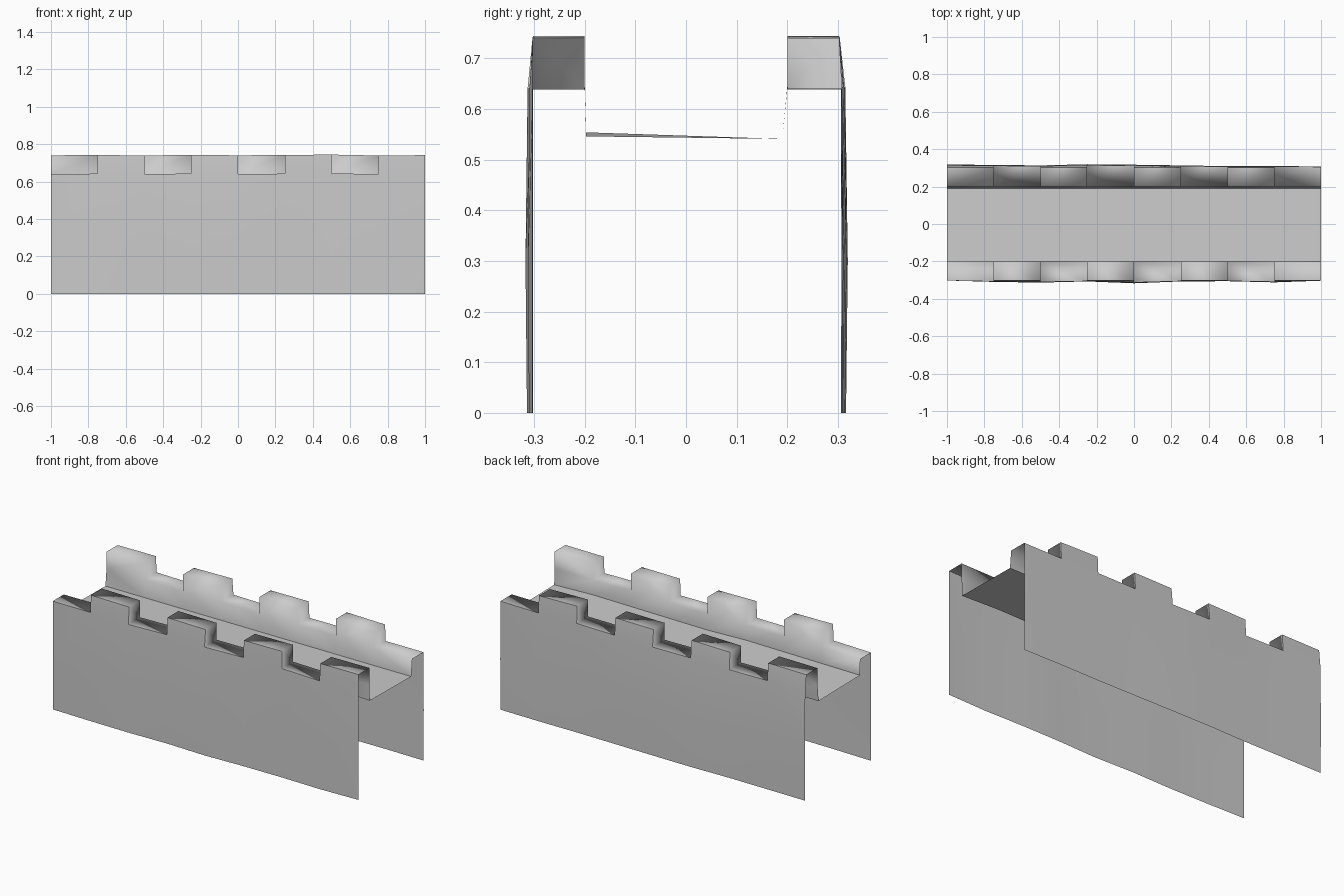
import bpy, bmesh

if "Cube" in bpy.data.objects:
    bpy.data.objects.remove(bpy.data.objects["Cube"])

XS = [-1 + 0.25 * i for i in range(9)]
LOW, HIGH = 0.64, 0.74
# outward bulge of each outer wall along its length
FRONT = [0, .006, .009, .004, .012, .004, .003, .008, .001]
BACK = [.013, .011, .009, .014, .012, .009, .006, .007, .004]
# gentle unevenness of the top edge
WAVE = [0, .002, -.001, .003, 0, .002, .004, -.001, .001]


def make(name, quads, smooth):
    """Turn a list of quads (corner coordinates) into one welded object."""
    bm = bmesh.new()
    for q in quads:
        bm.faces.new([bm.verts.new(p) for p in q])
    bmesh.ops.remove_doubles(bm, verts=bm.verts, dist=1e-5)
    bmesh.ops.recalc_face_normals(bm, faces=bm.faces)
    for f in bm.faces:
        f.smooth = smooth
    me = bpy.data.meshes.new(name)
    bm.to_mesh(me)
    bm.free()
    ob = bpy.data.objects.new(name, me)
    bpy.context.collection.objects.link(ob)
    return ob


def orient(ob, side):
    """Face the open shell outward (uses the first face, whose outward side is known)."""
    me = ob.data
    ref = me.polygons[0].normal
    if ref.y * side < 0 or (side == 0 and ref.z < 0):
        me.flip_normals()


def walkway_z(i, s):
    return 0.541 if s > 0 else 0.546 + 0.008 * (i % 4) / 3


def side_parts(s, bulge, first_high, label):
    def outer(i, z):
        taper = {0: 1, 0.3: 1.25, LOW: 0.9, HIGH: 0.1}[z]
        return 0.302 + bulge[i] * taper

    def pt(i, y, z):
        w = WAVE[i] if z >= LOW else 0
        return (XS[i], s * y, z + w)

    wall, battlement = [], []
    for i in range(8):
        j = i + 1
        high = (i % 2 == 0) == first_high
        levels = [0, 0.3, LOW] + ([HIGH] if high else [])
        top = levels[-1]
        # outer wall strip
        for a, b in zip(levels, levels[1:]):
            wall.append([pt(i, outer(i, a), a), pt(j, outer(j, a), a),
                         pt(j, outer(j, b), b), pt(i, outer(i, b), b)])
        # inner parapet face, then merlon or gap top
        foot = 0.19 if s > 0 else 0.197
        battlement.append([(XS[i], s * foot, walkway_z(i, s)), (XS[j], s * foot, walkway_z(j, s)),
                           pt(j, 0.2, LOW), pt(i, 0.2, LOW)][::-1])
        if high:
            battlement.append([pt(i, 0.2, LOW), pt(j, 0.2, LOW),
                               pt(j, 0.2, HIGH), pt(i, 0.2, HIGH)])
        battlement.append([pt(i, 0.2, top), pt(j, 0.2, top),
                           pt(j, outer(j, top), top), pt(i, outer(i, top), top)])
        # merlon end where it steps down; the tower ends stay open
        if i < 7:
            battlement.append([pt(j, 0.2, LOW), pt(j, outer(j, LOW), LOW),
                               pt(j, outer(j, HIGH), HIGH), pt(j, 0.2, HIGH)])
    orient(make(label + "_outer_wall", wall, True), s)
    orient(make(label + "_battlement", battlement, True), -s)


side_parts(-1, FRONT, False, "front")
side_parts(1, BACK, True, "back")

# walkway between the parapets
floor = [[(XS[i], -0.197, walkway_z(i, -1)), (XS[i + 1], -0.197, walkway_z(i + 1, -1)),
          (XS[i + 1], 0.19, walkway_z(i + 1, 1)), (XS[i], 0.19, walkway_z(i, 1))] for i in range(8)]
orient(make("walkway", floor, True), 0)
